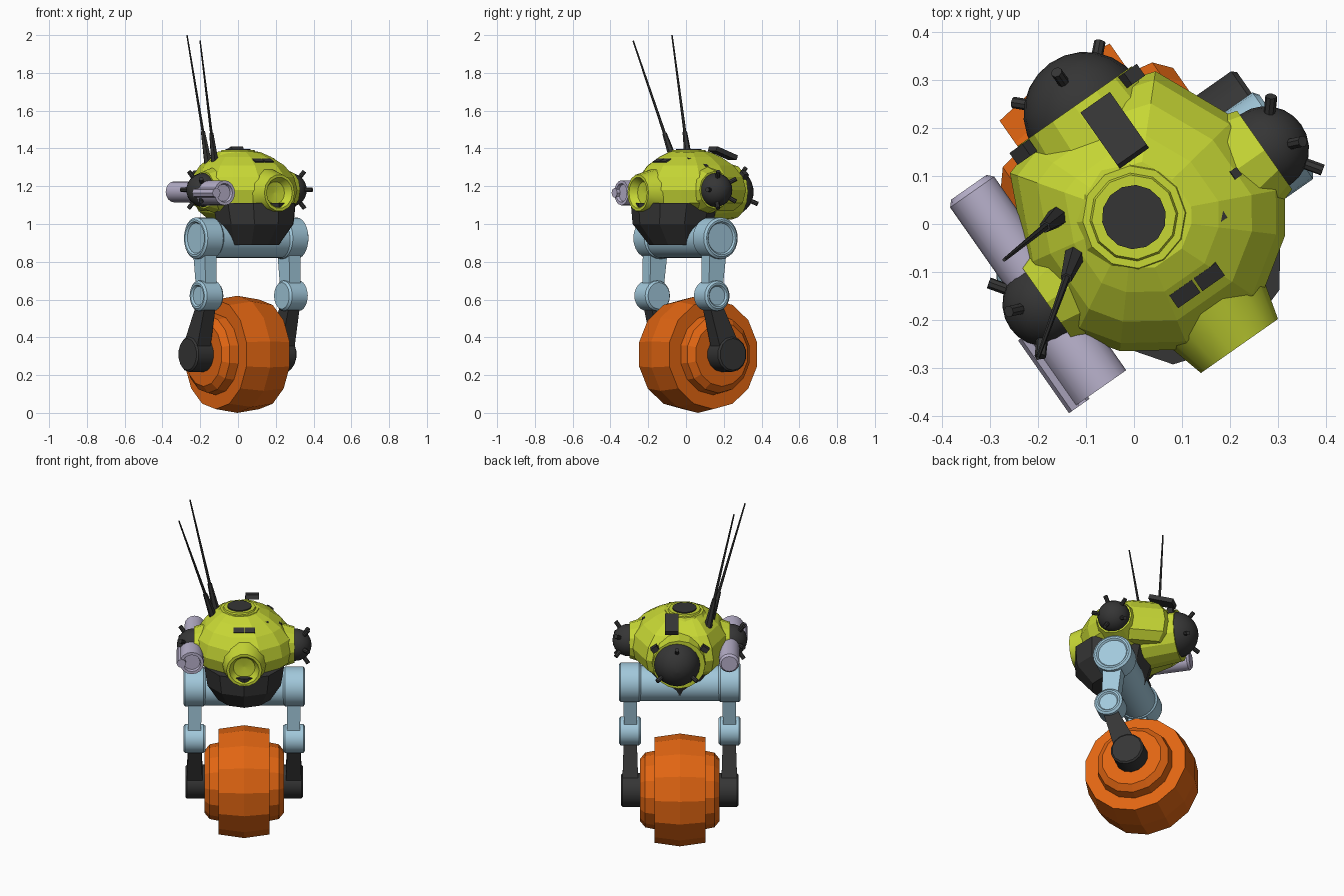
import bpy, bmesh, math
from mathutils import Vector, Matrix

if "Cube" in bpy.data.objects:
    bpy.data.objects.remove(bpy.data.objects["Cube"])

# The robot is turned 35 degrees: build in its own frame (front -y), then place
PLACE = Matrix.Translation((0.028, 0.0195, 0)) @ Matrix.Rotation(math.radians(35), 4, 'Z')


def material(name, rgb):
    m = bpy.data.materials.new(name)
    m.diffuse_color = (*rgb, 1)
    m.use_nodes = True
    m.node_tree.nodes["Principled BSDF"].inputs["Base Color"].default_value = m.diffuse_color
    return m


LIME = material("lime", (0.57, 0.68, 0.035))
ORANGE = material("orange", (0.75, 0.13, 0.006))
BLUE = material("pale_blue", (0.36, 0.58, 0.71))
LAVENDER = material("lavender", (0.48, 0.44, 0.60))
DARK = material("charcoal", (0.036, 0.036, 0.036))


def finish(name, bm, mat, smooth=False):
    bmesh.ops.remove_doubles(bm, verts=bm.verts, dist=1e-5)
    bmesh.ops.recalc_face_normals(bm, faces=bm.faces)
    me = bpy.data.meshes.new(name)
    bm.to_mesh(me)
    bm.free()
    me.transform(PLACE)
    me.materials.append(mat)
    ob = bpy.data.objects.new(name, me)
    bpy.context.collection.objects.link(ob)
    if smooth:
        bpy.ops.object.select_all(action='DESELECT')
        ob.select_set(True)
        bpy.context.view_layer.objects.active = ob
        bpy.ops.object.shade_smooth_by_angle(angle=math.radians(35))
    return ob


def loft(name, rings, mat, smooth=False):
    bm = bmesh.new()
    rows = [[bm.verts.new(p) for p in r] for r in rings]
    n = len(rows[0])
    for a, b in zip(rows, rows[1:]):
        for i in range(n):
            j = (i + 1) % n
            bm.faces.new((a[i], a[j], b[j], b[i]))
    bm.faces.new(rows[0])
    bm.faces.new(rows[-1])
    return finish(name, bm, mat, smooth)


def lathe(name, profile, origin, axis, mat, n=20, smooth=True):
    """profile: (radius, distance along axis) pairs"""
    q = Vector((0, 0, 1)).rotation_difference(Vector(axis).normalized())
    rings = []
    for r, t in profile:
        r = max(r, 0.0005)
        rings.append([Vector(origin) + q @ Vector((r * math.cos(math.tau * i / n),
                      r * math.sin(math.tau * i / n), t)) for i in range(n)])
    return loft(name, rings, mat, smooth)


def rod(name, a, b, r0, r1, mat, n=8):
    d = Vector(b) - Vector(a)
    return lathe(name, [(r0, 0), (r1, d.length)], a, d, mat, n)


def box(name, loc, size, mat, rx=0, ry=0):
    bm = bmesh.new()
    m = (Matrix.Translation(loc) @ Matrix.Rotation(math.radians(ry), 4, 'Y')
         @ Matrix.Rotation(math.radians(rx), 4, 'X') @ Matrix.Diagonal((*size, 1)))
    bmesh.ops.create_cube(bm, size=1, matrix=m)
    return finish(name, bm, mat)


def limb(name, x, a, b, mat):
    """Tapered bar in the y-z plane; a, b = (y, z, width along, thickness in x)"""
    d = Vector((0, b[0] - a[0], b[1] - a[1])).normalized()
    side = Vector((0, d.z, -d.y))
    rings = []
    for y, z, w, t in (a, b):
        c = Vector((x, y, z))
        rings.append([c + side * (w / 2 * u) + Vector((t / 2 * v, 0, 0))
                      for u, v in ((-1, -1), (1, -1), (1, 1), (-1, 1))])
    return loft(name, rings, mat)


def spiked_dome(name, c, r, axis, count, tilt, start):
    """Ball with short rods around its outward axis"""
    prof = [(r * math.sin(math.pi * i / 12), -r * math.cos(math.pi * i / 12)) for i in range(13)]
    lathe(name, prof, c, axis, DARK, 20)
    ax = Vector(axis)
    u = Vector((0, 0, 1))
    v = ax.cross(u)
    for i in range(count):
        a = start + math.tau * i / count
        d = ax * math.cos(tilt) + (u * math.cos(a) + v * math.sin(a)) * math.sin(tilt)
        rod(name + "_spike", Vector(c) + d * r * 0.85, Vector(c) + d * (r + 0.036), 0.012, 0.012, DARK)


# Wheel
half = [(0.31, 0), (0.29, 0.14), (0.215, 0.14), (0.205, 0.19), (0.17, 0.219), (0, 0.219)]
lathe("wheel", [(r, -t) for r, t in reversed(half)] + half[1:], (0, 0.054, 0.31), (1, 0, 0), ORANGE, 14, False)

# Legs, mirrored left and right
for s, side in ((-1, "left"), (1, "right")):
    x = s * 0.272
    out = (s, 0, 0)
    lathe("axle_hub_" + side, [(0, .2), (.093, .2), (.093, .314), (.084, .323), (0, .323)],
          (0, 0.054, 0.31), out, DARK, 14)
    limb("lower_fork_" + side, x, (0.054, 0.31, 0.13, 0.09), (-0.075, 0.645, 0.06, 0.066), DARK)
    for nm, y, z, r in (("knee_", -0.05, 0.62, 0.08), ("hip_", -0.027, 0.925, 0.11)):
        lathe(nm + side, [(0, .213), (r - .01, .213), (r, .225), (r, .325), (r - .012, .334),
                          (r - .022, .334), (r - .03, .324), (0, .324)], (0, y, z), out, BLUE, 24)
    limb("upper_leg_" + side, x, (-0.05, 0.62, 0.085, 0.07), (-0.027, 0.925, 0.115, 0.075), BLUE)
lathe("hip_bar", [(0.1, -0.23), (0.1, 0.23)], (0, -0.027, 0.92), (1, 0, 0), BLUE, 24)

# Neck bowl
rings = []
for z, cy, r in ((0.89, -0.08, 0.15), (1.0, -0.11, 0.212), (1.11, -0.1, 0.23)):
    rings.append([Vector((r * math.cos(math.tau * (i + .5) / 10), cy + r * math.sin(math.tau * (i + .5) / 10), z))
                  for i in range(10)])
loft("neck_bowl", rings, DARK)

# Head shell: one plan outline scaled through the heights
plan = [(.09, -.28), (.21, -.2), (.265, -.12), (.265, .06), (.185, .235), (.12, .255)]
plan += [(-x, y) for x, y in reversed(plan)]
rings = []
for z, k in ((1.07, .78), (1.11, .94), (1.18, 1), (1.25, .94), (1.31, .78), (1.355, .56), (1.38, .38)):
    ox = -0.026 * (1 - k)
    rings.append([Vector((ox + x * k, 0.012 + (y - 0.012) * k, z)) for x, y in plan])
loft("head_shell", rings, LIME)

# Collars around the four head openings
lathe("front_horn", [(.15, .15), (.118, .26), (.098, .334), (.083, .334), (.06, .295), (0, .285)],
      (0, 0, 1.165), (0, -1, 0), LIME, 14)
lathe("back_collar", [(.165, .08), (.145, .272), (0, .272)], (0.005, 0, 1.17), (0, 1, 0), LIME, 16, False)
for s, side in ((-1, "left"), (1, "right")):
    lathe("side_collar_" + side, [(.15, .12), (.1, .277), (0, .277)], (0, -0.03, 1.18), (s, 0, 0), LIME, 12, False)
    spiked_dome("side_dome_" + side, (s * 0.28, -0.03, 1.18), 0.09, (s, 0, 0), 5, math.radians(55), 0.3)
    box("rim_tab_" + side, (s * 0.137, 0.255, 1.26), (0.04, 0.03, 0.03), DARK, ry=s * 35)
    box("brow_plate_" + side, (s * 0.031, -0.177, 1.332), (0.057, 0.035, 0.016), DARK, rx=24)
    box("side_stud_" + side, (s * 0.195, -0.035, 1.305), (0.02, 0.02, 0.02), DARK, ry=s * 35)
spiked_dome("back_dome", (0.015, 0.245, 1.17), 0.13, (0, 1, 0), 3, math.radians(50), 0)

# Top hatch and plates
lathe("hatch_ring", [(.125, 1.355), (.107, 1.383), (.092, 1.383), (.088, 1.392), (.07, 1.392), (0, 1.392)],
      (-0.026, 0.012, 0), (0, 0, 1), LIME, 12, False)
lathe("hatch_lid", [(.067, 1.385), (.067, 1.398), (0, 1.398)], (-0.026, 0.012, 0), (0, 0, 1), DARK, 14)
box("rear_plate", (0.045, 0.183, 1.375), (0.075, 0.142, 0.026), DARK, rx=-20)
box("top_plate", (0.107, -0.068, 1.347), (0.05, 0.062, 0.024), DARK, rx=8, ry=18)

# Antennas
for i, (a, b) in enumerate((((-.15, .104, 1.3), (-.298, .094, 2.0)), ((-.162, .025, 1.3), (-.359, -.114, 1.97)))):
    a, b = Vector(a), Vector(b)
    m = a.lerp(b, 0.27)
    rod("antenna_base_%d" % i, a, m, 0.024, 0.012, DARK, 6)
    rod("antenna_whip_%d" % i, m, b, 0.008, 0.004, DARK, 6)

# Side barrel through the left dome
lathe("side_barrel_rear", [(0, 0), (.045, 0), (.056, .012), (.056, .3)], (-0.272, 0.26, 1.17), (0, -1, 0), LAVENDER, 16)
lathe("side_barrel_front", [(.06, 0), (.066, .03), (.066, .24), (.05, .24), (.045, .225), (0, .225)],
      (-0.288, 0.0, 1.165), (0, -1, 0), LAVENDER, 16)
rod("side_barrel_rail", (-0.345, -0.06, 1.165), (-0.345, -0.245, 1.165), 0.026, 0.026, LAVENDER, 8)
